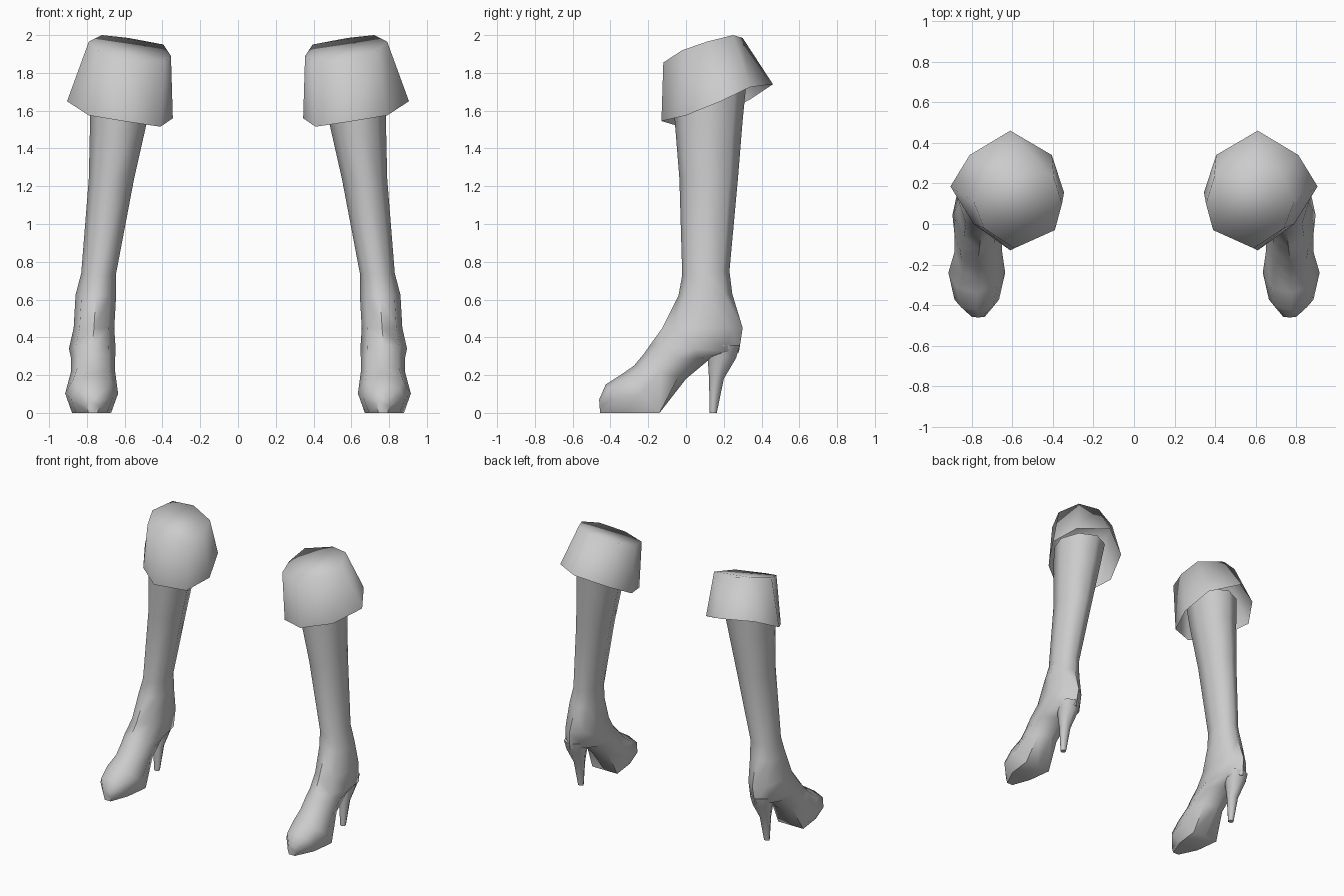
import bpy, bmesh, math

if "Cube" in bpy.data.objects:
    bpy.data.objects.remove(bpy.data.objects["Cube"])

grey = bpy.data.materials.new("plain_grey")
grey.diffuse_color = (0.6, 0.6, 0.6, 1)
grey.use_nodes = True
grey.node_tree.nodes["Principled BSDF"].inputs["Base Color"].default_value = grey.diffuse_color

# eight-sided unit section: (position from front/top to back/bottom, sideways factor)
ROUND = [(0.5 - 0.5 * math.cos(i * math.pi / 4), math.sin(i * math.pi / 4)) for i in range(8)]
FLAT = [(1.0, 0.74 * w / abs(w)) if i in (3, 5) else (t, w) for i, (t, w) in enumerate(ROUND)]


def section(front, back, x0, x1, flat=False):
    """Ring spanning two (y, z) points and an x range."""
    c, r = (x0 + x1) / 2, (x1 - x0) / 2
    return [(c + r * w, front[0] + (back[0] - front[0]) * t, front[1] + (back[1] - front[1]) * t)
            for t, w in (FLAT if flat else ROUND)]


def loft(name, rings, cap_start, cap_end, angle=60):
    """Skin the rings, once for each side of the pair."""
    for side, label in ((1, "right"), (-1, "left")):
        bm = bmesh.new()
        vs = [[bm.verts.new((side * x, y, z)) for x, y, z in ring] for ring in rings]
        for a, b in zip(vs, vs[1:]):
            for i in range(8):
                j = (i + 1) % 8
                bm.faces.new((a[i], a[j], b[j], b[i]))
        if cap_start:
            bm.faces.new(vs[0][::-1])
        if cap_end:
            bm.faces.new(vs[-1])
        bmesh.ops.recalc_face_normals(bm, faces=bm.faces)
        mesh = bpy.data.meshes.new(f"{label}_{name}")
        bm.to_mesh(mesh)
        bm.free()
        mesh.materials.append(grey)
        ob = bpy.data.objects.new(f"{label}_{name}", mesh)
        bpy.context.collection.objects.link(ob)
        bpy.context.view_layer.objects.active = ob
        ob.select_set(True)
        bpy.ops.object.shade_smooth_by_angle(angle=math.radians(angle))
        ob.select_set(False)


# shaft, ankle and foot in one skin
loft("boot", [
    section((-0.07, 1.75), (0.32, 1.75), 0.44, 0.78),
    section((-0.06, 1.55), (0.30, 1.55), 0.48, 0.783),
    section((-0.035, 1.24), (0.275, 1.24), 0.55, 0.79),
    section((-0.02, 0.73), (0.23, 0.75), 0.645, 0.83),
    section((-0.04, 0.62), (0.245, 0.63), 0.645, 0.86),
    section((-0.125, 0.45), (0.30, 0.45), 0.655, 0.87),
    section((-0.19, 0.36), (0.28, 0.32), 0.648, 0.895),
    section((-0.225, 0.31), (0.12, 0.28), 0.65, 0.885),
    section((-0.275, 0.25), (0.0, 0.18), 0.65, 0.885),
    section((-0.34, 0.205), (-0.14, 0.0), 0.635, 0.915, True),
    section((-0.425, 0.15), (-0.32, 0.0), 0.665, 0.885, True),
    section((-0.46, 0.07), (-0.455, 0.0), 0.735, 0.80, True),
], True, True)

# stiletto heel
loft("heel", [
    section((0.11, 0.36), (0.285, 0.36), 0.69, 0.86),
    section((0.115, 0.29), (0.265, 0.29), 0.705, 0.845),
    section((0.122, 0.18), (0.20, 0.18), 0.735, 0.815),
    section((0.125, 0.0), (0.163, 0.0), 0.755, 0.795),
], True, True)

# flared cuff, open below with a tilted top
loft("cuff", [
    [(0.61, -0.13, 1.545), (0.79, 0.0, 1.575), (0.905, 0.185, 1.65), (0.81, 0.34, 1.725),
     (0.61, 0.46, 1.74), (0.405, 0.34, 1.66), (0.345, 0.155, 1.56), (0.41, -0.03, 1.515)],
    [(0.59, -0.12, 1.855), (0.74, -0.02, 1.92), (0.79, 0.11, 1.965), (0.72, 0.25, 2.0),
     (0.58, 0.30, 1.985), (0.395, 0.23, 1.95), (0.355, 0.10, 1.89), (0.39, -0.03, 1.865)],
], False, True, 180)
